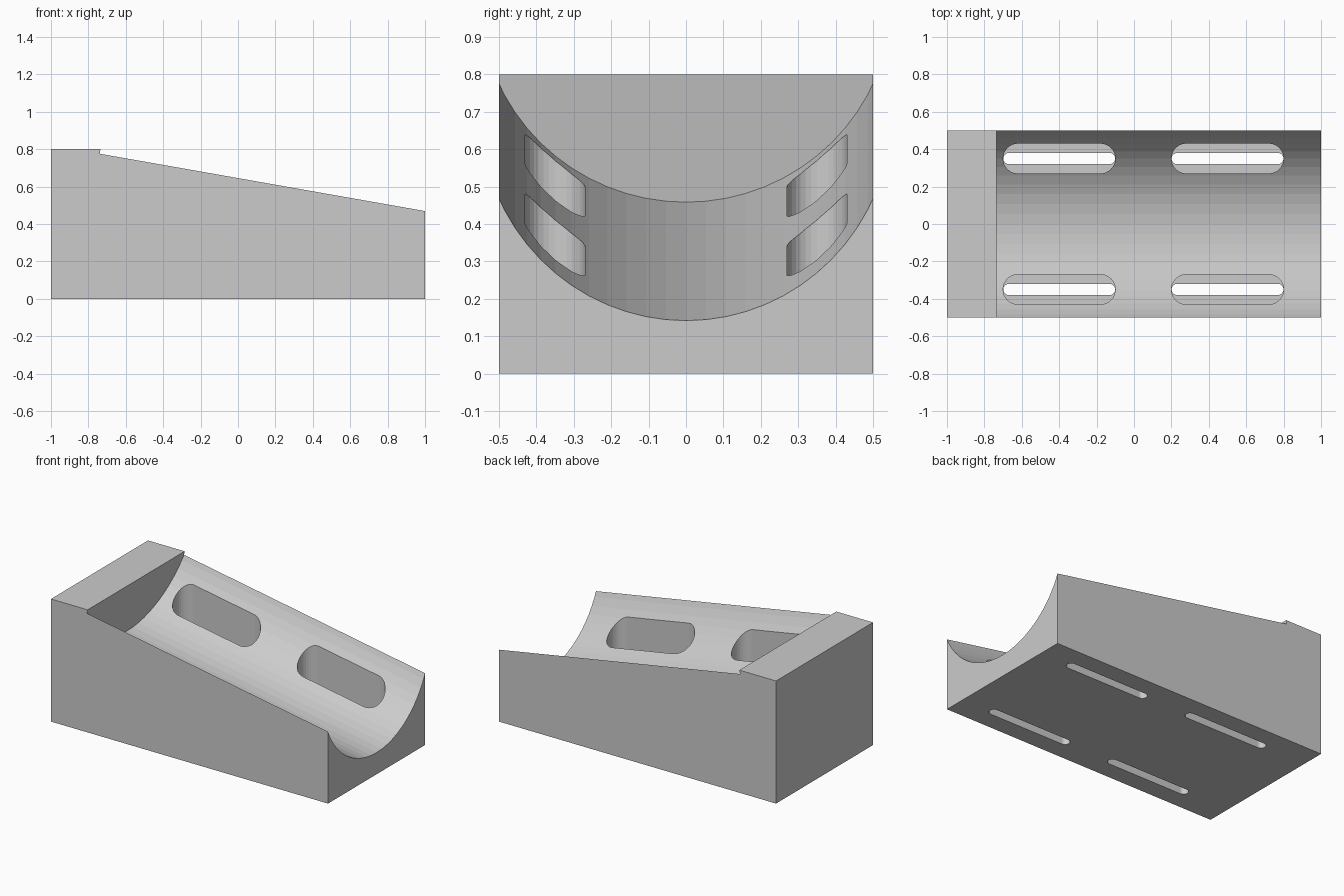
import bpy, bmesh, math
from mathutils import Matrix, Vector

if "Cube" in bpy.data.objects:
    bpy.data.objects.remove(bpy.data.objects["Cube"], do_unlink=True)

LENGTH, WIDTH, HEIGHT = 2.0, 1.0, 0.8
TILT = math.radians(10)
CHANNEL_RADIUS = 0.55
FLOOR = 0.1

grey = bpy.data.materials.new("plain grey")
grey.use_nodes = True
colour = (0.6, 0.6, 0.6, 1)
grey.diffuse_color = colour
grey.node_tree.nodes["Principled BSDF"].inputs["Base Color"].default_value = colour


def make_object(name, bm):
    bmesh.ops.recalc_face_normals(bm, faces=bm.faces)
    mesh = bpy.data.meshes.new(name)
    bm.to_mesh(mesh)
    bm.free()
    mesh.materials.append(grey)
    obj = bpy.data.objects.new(name, mesh)
    bpy.context.collection.objects.link(obj)
    return obj


def pill(name, x, y, length, radius, bottom, top, steps=16):
    """Upright prism with a rounded slot outline."""
    bm = bmesh.new()
    reach = length / 2 - radius
    ring = []
    for side in (1, -1):
        for i in range(steps + 1):
            a = math.pi * (i / steps - 0.5)
            ring.append(bm.verts.new((x + side * (reach + radius * math.cos(a)),
                                      y + side * radius * math.sin(a), bottom)))
    face = bm.faces.new(ring)
    out = bmesh.ops.extrude_face_region(bm, geom=[face])
    moved = [v for v in out["geom"] if isinstance(v, bmesh.types.BMVert)]
    bmesh.ops.translate(bm, verts=moved, vec=(0, 0, top - bottom))
    return make_object(name, bm)


def cut(target, cutter):
    """Subtract the cutter, then discard it."""
    cutter.hide_render = True
    mod = target.modifiers.new("cut", "BOOLEAN")
    mod.operation = "DIFFERENCE"
    mod.solver = "EXACT"
    mod.object = cutter
    bpy.ops.object.modifier_apply(modifier=mod.name)
    bpy.data.objects.remove(cutter, do_unlink=True)


# Solid block
bm = bmesh.new()
bmesh.ops.create_cube(bm, size=1)
bmesh.ops.scale(bm, vec=(LENGTH, WIDTH, HEIGHT), verts=bm.verts)
bmesh.ops.translate(bm, vec=(0, 0, HEIGHT / 2), verts=bm.verts)
block = make_object("cradle_block", bm)
bpy.context.view_layer.objects.active = block
block.select_set(True)

# Sloping round channel, closed at the tall end
reach = 3.0
axis = Vector((math.cos(TILT), 0, -math.sin(TILT)))
centre = Vector((-0.7, 0, 1.0)) + axis * reach / 2
place = Matrix.Translation(centre) @ Matrix.Rotation(math.pi / 2 + TILT, 4, "Y")
bm = bmesh.new()
bmesh.ops.create_cone(bm, cap_ends=True, segments=64, radius1=CHANNEL_RADIUS,
                      radius2=CHANNEL_RADIUS, depth=reach, matrix=place)
cut(block, make_object("channel_cutter", bm))

# Wide pockets with narrow slots through their floors
for x in (-0.4, 0.5):
    for y in (-0.35, 0.35):
        cut(block, pill("pocket_cutter", x, y, 0.6, 0.08, FLOOR, 1.0))
        cut(block, pill("slot_cutter", x, y, 0.598, 0.03, -0.1, FLOOR + 0.02))
